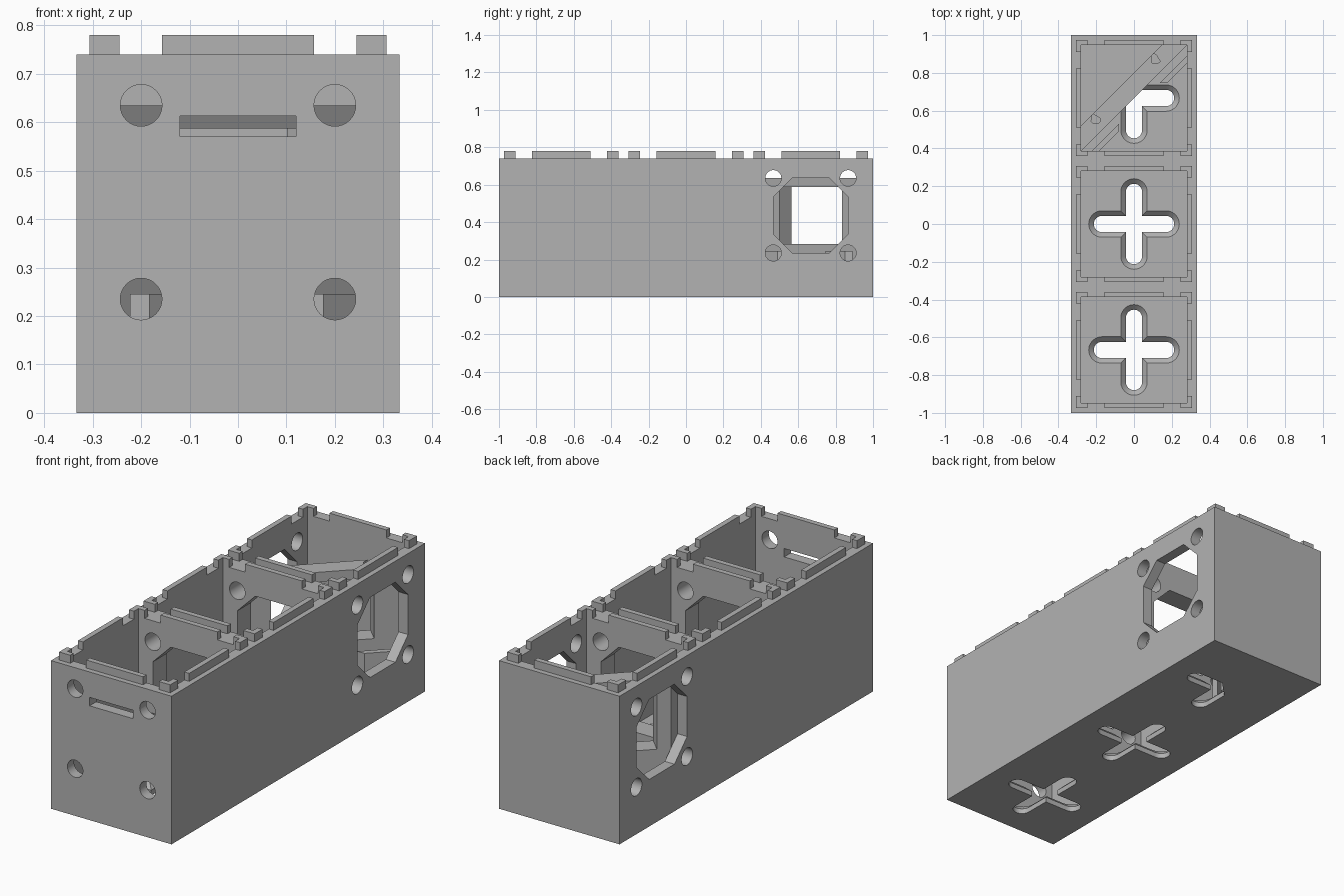
import bpy, bmesh, math

if "Cube" in bpy.data.objects:
    bpy.data.objects.remove(bpy.data.objects["Cube"])

W, H, TOP = 0.333, 0.74, 0.78      # half width, wall height, tab height
CELL, C, FLOOR = 0.6667, 0.28, 0.053  # cell pitch, half cavity, floor thickness
T = 0.307                          # outer half size of the tab ring
MID = 0.435                        # height of window centres
CELLS = (-CELL, 0, CELL)

grey = bpy.data.materials.new("light_grey")
grey.diffuse_color = (0.45, 0.45, 0.45, 1)
grey.use_nodes = True
grey.node_tree.nodes["Principled BSDF"].inputs["Base Color"].default_value = grey.diffuse_color


def loft(bm, rings):
    """Closed solid through matching rings of 3D points."""
    vs = [[bm.verts.new(p) for p in r] for r in rings]
    n = len(rings[0])
    bm.faces.new(vs[0][::-1])
    bm.faces.new(vs[-1])
    for a, b in zip(vs, vs[1:]):
        for i in range(n):
            j = (i + 1) % n
            bm.faces.new((a[i], a[j], b[j], b[i]))


def prism(bm, pts, axis, a, b):
    put = {'x': lambda u, v, t: (t, u, v),
           'y': lambda u, v, t: (u, t, v),
           'z': lambda u, v, t: (u, v, t)}[axis]
    loft(bm, [[put(u, v, t) for u, v in pts] for t in (a, b)])


def rect(u0, u1, v0, v1):
    return [(u0, v0), (u1, v0), (u1, v1), (u0, v1)]


def circle(u, v, r, n=32):
    return [(u + r * math.cos(2 * math.pi * i / n), v + r * math.sin(2 * math.pi * i / n))
            for i in range(n)]


def octagon(u, v, r=0.2, c=0.1):
    return [(u + a, v + b) for a, b in ((r, -c), (r, c), (c, r), (-c, r),
                                        (-r, c), (-r, -c), (-c, -r), (c, -r))]


def finish(bm, name):
    bmesh.ops.recalc_face_normals(bm, faces=bm.faces)
    me = bpy.data.meshes.new(name)
    bm.to_mesh(me)
    bm.free()
    ob = bpy.data.objects.new(name, me)
    bpy.context.collection.objects.link(ob)
    me.materials.append(grey)
    return ob


def cut(target, bm):
    tool = finish(bm, "cutter")
    tool.hide_render = True
    m = target.modifiers.new("cut", 'BOOLEAN')
    m.operation, m.solver, m.object = 'DIFFERENCE', 'EXACT', tool
    bpy.context.view_layer.objects.active = target
    bpy.ops.object.modifier_apply(modifier=m.name)
    bpy.data.objects.remove(tool)


def cross(w, cy, arms, closed):
    """Outline of round-ended arms; a half cross closes along the diagonal."""
    pts = []

    def add(u, v, a):
        ca, sa = math.cos(a), math.sin(a)
        pts.append((u * ca - v * sa, cy + u * sa + v * ca))
    for k in arms:
        a = k * math.pi / 2
        add(w, -w, a)
        for i in range(13):
            t = -math.pi / 2 + math.pi * i / 12
            add(0.17 + w * math.cos(t), w * math.sin(t), a)
    if not closed:
        add(w, w, arms[-1] * math.pi / 2)
    return pts


# Outer box
bm = bmesh.new()
prism(bm, rect(-W, W, -1, 1), 'z', 0, H)
body = finish(bm, "box_body")

# Three open compartments
bm = bmesh.new()
for cy in CELLS:
    prism(bm, rect(-C, C, cy - C, cy + C), 'z', FLOOR, 1)
cut(body, bm)

# Chamfered floor crosses, the last one halved by the diagonal plate
bm = bmesh.new()
for cy in CELLS:
    half = cy > 0.5
    arms = (3, 4) if half else (0, 1, 2, 3)
    loft(bm, [[(x, y, z) for x, y in cross(w, cy, arms, not half)]
              for w, z in ((0.043, -0.1), (0.043, 0.026), (0.07, FLOOR), (0.07, 0.1))])
cut(body, bm)

# Front holes and slot, windows in the inner walls
bm = bmesh.new()
for sx in (-0.2, 0.2):
    for sz in (-0.2, 0.2):
        prism(bm, circle(sx, MID + sz, 0.043), 'y', -1.1, 0.5)
prism(bm, octagon(0, MID), 'y', -0.6, 0.5)
prism(bm, rect(-0.12, 0.12, 0.571, 0.613), 'y', -1.1, -0.8)
cut(body, bm)

# Side windows and holes of the rear compartment
bm = bmesh.new()
for sy in (-0.2, 0.2):
    for sz in (-0.2, 0.2):
        prism(bm, circle(CELL + sy, MID + sz, 0.043), 'x', -0.5, 0.5)
prism(bm, octagon(CELL, MID), 'x', -0.5, 0.5)
cut(body, bm)

# Diagonal plate with a rectangular opening and two small pockets
bm = bmesh.new()
prism(bm, [(-C, CELL - C), (C, CELL + C), (0.147, CELL + C), (-C, 0.52)], 'z', FLOOR, 0.635)
plate = finish(bm, "diagonal_plate")
bm = bmesh.new()
h, d = 0.168, 0.15
prism(bm, [(-h + d, CELL - h - d), (h + d, CELL + h - d),
           (h - d, CELL + h + d), (-h - d, CELL - h + d)], 'z', 0.283, 0.587)
cut(plate, bm)
bm = bmesh.new()
for u, v, s in ((0.112, 0.872, 1), (-0.205, 0.555, -1)):
    pts = [(-0.02, 0.02), (-0.02, -0.015), (-0.012, -0.022), (0.02, -0.018),
           (0.027, -0.01), (0.004, 0.026), (-0.012, 0.028)]
    prism(bm, [(u + p, v + q) if s > 0 else (u + q, v + p) for p, q in pts], 'z', 0.61, 0.7)
cut(plate, bm)

# Two retaining strips in front of the plate, mirrored across its centre
left = [(-0.223, -C), (-0.183, -C), (-0.08, -0.177), (-0.08, -0.137)]
bm = bmesh.new()
for pts in (left, [(-v, -u) for u, v in left]):
    prism(bm, [(u, CELL + v) for u, v in pts], 'z', FLOOR, 0.245)
finish(bm, "retaining_strips")

# Rim tabs: a bar on each side and an angle piece at each corner
bm = bmesh.new()
B = 0.157
corner = [(C, C), (0.245, C), (0.245, T), (T, T), (T, 0.245), (C, 0.245)]
for cy in CELLS:
    for s in (-1, 1):
        lo, hi = sorted((s * C, s * T))
        prism(bm, rect(lo, hi, cy - B, cy + B), 'z', H, TOP)
        prism(bm, rect(-B, B, cy + lo, cy + hi), 'z', H, TOP)
        for q in (-1, 1):
            prism(bm, [(s * u, cy + q * v) for u, v in corner], 'z', H, TOP)
finish(bm, "rim_tabs")

# Smooth the round holes, keep the edges sharp
bpy.ops.object.select_all(action='DESELECT')
body.select_set(True)
bpy.context.view_layer.objects.active = body
bpy.ops.object.shade_smooth_by_angle(angle=math.radians(30))
